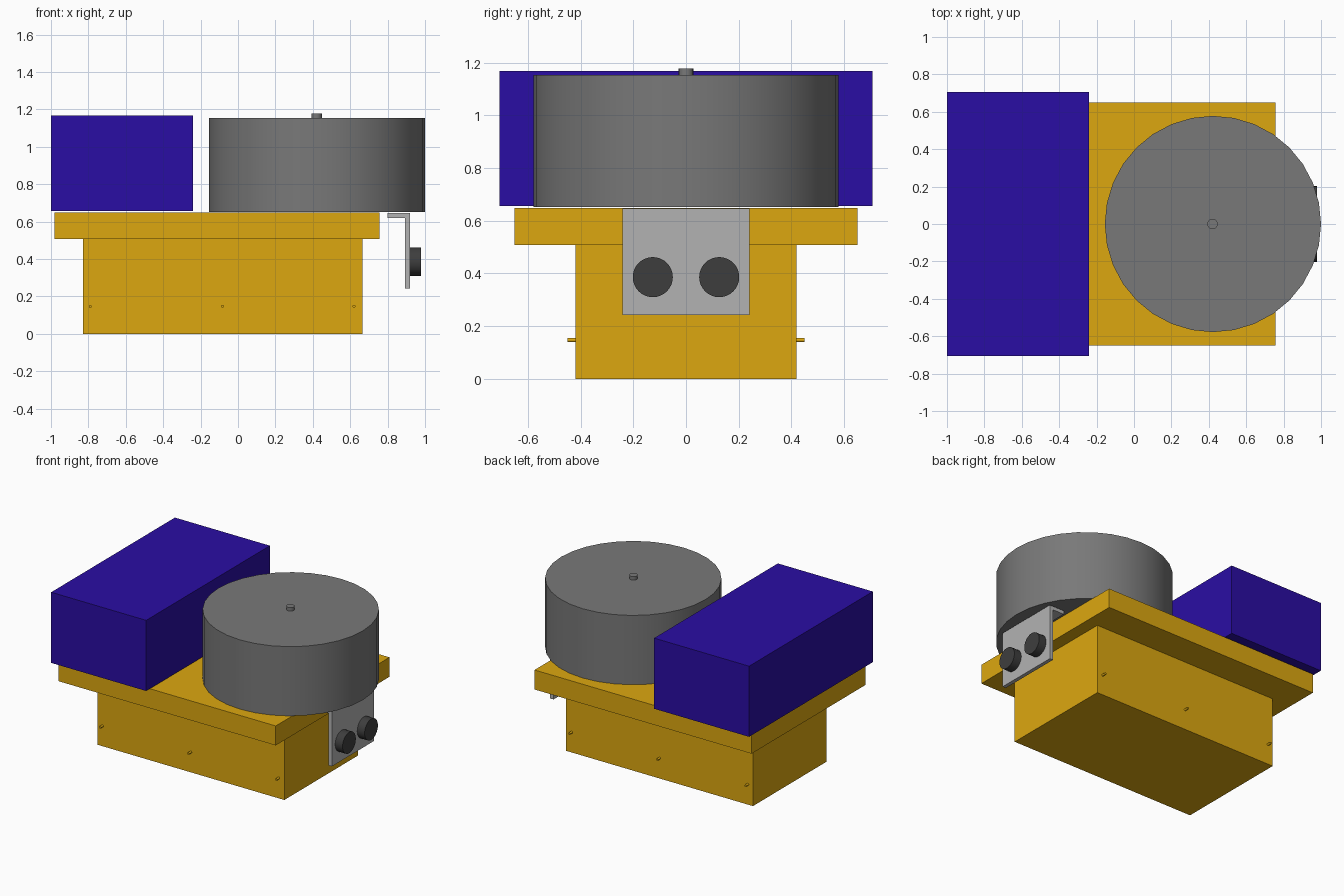
import bpy, math

if "Cube" in bpy.data.objects:
    bpy.data.objects.remove(bpy.data.objects["Cube"])

def mat(name, r, g, b):
    m = bpy.data.materials.new(name)
    m.diffuse_color = (r, g, b, 1)
    m.use_nodes = True
    m.node_tree.nodes["Principled BSDF"].inputs["Base Color"].default_value = m.diffuse_color
    return m

YELLOW = mat("yellow", 0.72, 0.39, 0.005)
BLUE = mat("blue", 0.023, 0.004, 0.37)
GREY = mat("grey", 0.19, 0.19, 0.19)
LIGHT = mat("light_grey", 0.45, 0.45, 0.45)
DARK = mat("dark_grey", 0.048, 0.048, 0.048)

def finish(name, material):
    ob = bpy.context.object
    ob.name = name
    ob.data.materials.append(material)
    return ob

def box(name, lo, hi, material):
    bpy.ops.mesh.primitive_cube_add(size=1, location=[(a + b) / 2 for a, b in zip(lo, hi)])
    bpy.context.object.scale = [b - a for a, b in zip(lo, hi)]
    bpy.ops.object.transform_apply(location=False, rotation=False, scale=True)
    return finish(name, material)

def cylinder(name, centre, radius, depth, material, sides=32, rot=(0, 0, 0)):
    bpy.ops.mesh.primitive_cylinder_add(vertices=sides, radius=radius, depth=depth,
                                        location=centre, rotation=rot)
    bpy.ops.object.shade_smooth_by_angle(angle=math.radians(35))
    return finish(name, material)

# Chassis: lower body and wider deck
box("lower_body", (-0.83, -0.42, 0), (0.665, 0.42, 0.507), YELLOW)
box("deck", (-0.98, -0.65, 0.507), (0.757, 0.65, 0.648), YELLOW)

# Axle pins along both sides
for i, x in enumerate((-0.79, -0.083, 0.62)):
    for side, s in (("front", -1), ("back", 1)):
        cylinder(f"axle_pin_{side}_{i + 1}", (x, s * 0.425, 0.147), 0.008, 0.05,
                 YELLOW, 16, (math.pi / 2, 0, 0))

# Rear cargo block
box("rear_block", (-1.0, -0.707, 0.656), (-0.24, 0.707, 1.167), BLUE)

# Round drum with its small top spindle
cylinder("drum", (0.422, 0, 0.9025), 0.578, 0.501, GREY)
cylinder("spindle", (0.42, 0, 1.16), 0.028, 0.036, GREY, 16)

# L-shaped sensor bracket, extruded from its side profile
profile = [(0.80, 0.62), (0.892, 0.62), (0.892, 0.242), (0.919, 0.242), (0.919, 0.646), (0.80, 0.646)]
n = len(profile)
verts = [(x, y, z) for y in (-0.24, 0.24) for x, z in profile]
faces = [tuple(range(n)), tuple(range(2 * n - 1, n - 1, -1))]
faces += [(i, i + n, (i + 1) % n + n, (i + 1) % n) for i in range(n)]
mesh = bpy.data.meshes.new("sensor_bracket")
mesh.from_pydata(verts, [], faces)
mesh.materials.append(LIGHT)
bracket = bpy.data.objects.new("sensor_bracket", mesh)
bpy.context.collection.objects.link(bracket)

# Twin round sensors
for side, y in (("left", -0.126), ("right", 0.126)):
    cylinder(f"sensor_{side}", (0.948, y, 0.386), 0.076, 0.06, DARK, 32, (0, math.pi / 2, 0))
